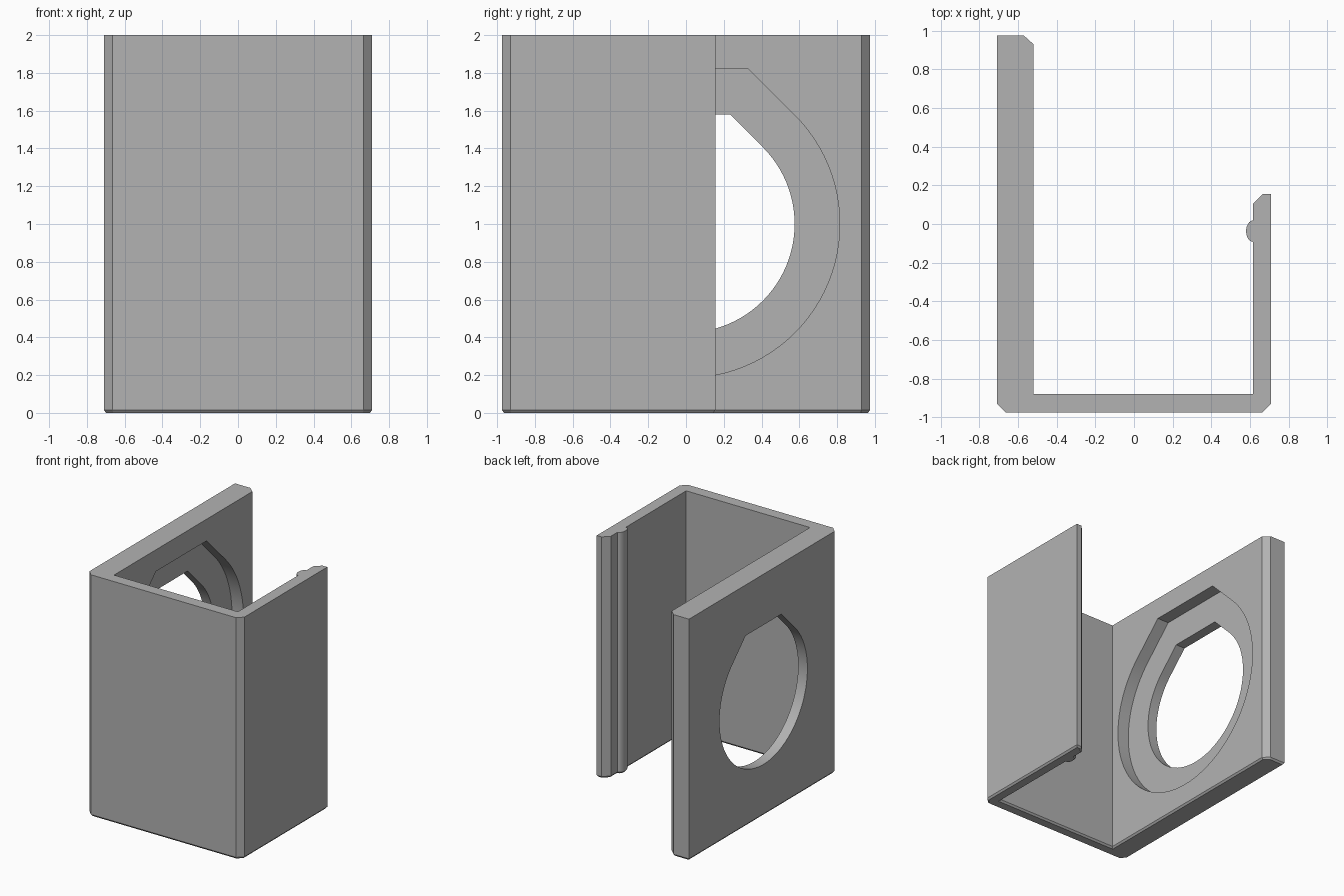
import bpy, bmesh
from math import sin, cos, pi, sqrt
from mathutils import Vector

cube = bpy.data.objects.get("Cube")
if cube:
    bpy.data.objects.remove(cube, do_unlink=True)

grey = bpy.data.materials.new("plain grey")
grey.use_nodes = True
GREY = (0.448, 0.448, 0.448, 1)
grey.diffuse_color = GREY
grey.node_tree.nodes["Principled BSDF"].inputs["Base Color"].default_value = GREY


def prism(name, points, sweep, lip=0.0):
    """Extrude a closed outline by a vector; lip gives a small chamfer on the base."""
    bm = bmesh.new()
    base = bm.faces.new([bm.verts.new(p) for p in points])
    top = bmesh.ops.extrude_face_region(bm, geom=[base], use_keep_orig=True)["geom"]
    bmesh.ops.translate(bm, verts=[v for v in top if isinstance(v, bmesh.types.BMVert)], vec=sweep)
    bmesh.ops.recalc_face_normals(bm, faces=bm.faces)
    if lip:
        bmesh.ops.inset_region(bm, faces=[base], thickness=lip, use_even_offset=True)
        for v in base.verts:
            v.co.z = 0
    mesh = bpy.data.meshes.new(name)
    bm.to_mesh(mesh)
    bm.free()
    mesh.materials.append(grey)
    obj = bpy.data.objects.new(name, mesh)
    bpy.context.collection.objects.link(obj)
    return obj


def teardrop(name, radius, x0, x1):
    """Circle with 45 degree shoulders and a flat top, swept along x."""
    steps = 72
    angles = [pi / 4 - 1.5 * pi * i / steps for i in range(steps + 1)]
    outline = [(radius * cos(a), radius * sin(a)) for a in angles]
    flat = radius * 1.008
    half = radius * sqrt(2) - flat
    outline += [(-half, flat), (half, flat)]
    return prism(name, [(x0, y, 1 + z) for y, z in outline], Vector((x1 - x0, 0, 0)))


# U-shaped bracket: thick wall, thin front, short wall with a rounded rib
rib = [(0.615 - 0.035 * sin(pi * i / 12), -0.037 + 0.055 * cos(pi * i / 12)) for i in range(13)]
profile = [(-0.71, -0.93), (-0.665, -0.975), (0.665, -0.975), (0.71, -0.93),
           (0.71, 0.155), (0.665, 0.155), (0.615, 0.105), *rib,
           (0.615, -0.88), (-0.52, -0.88), (-0.52, 0.93), (-0.57, 0.975), (-0.71, 0.975)]
LIP = 0.015
bracket = prism("bracket", [(x, y, LIP) for x, y in profile], Vector((0, 0, 2 - LIP)), 0.012)

# Through hole and wider recess on the inner side of the thick wall
bpy.context.view_layer.objects.active = bracket
for name, radius, x0, x1 in (("recess_cutter", 0.814, -0.625, -0.4),
                             ("hole_cutter", 0.575, -0.9, -0.45)):
    cutter = teardrop(name, radius, x0, x1)
    cutter.hide_render = True
    cut = bracket.modifiers.new(name, "BOOLEAN")
    cut.operation, cut.solver, cut.object = "DIFFERENCE", "EXACT", cutter
    bpy.ops.object.modifier_apply(modifier=cut.name)
    bpy.data.objects.remove(cutter, do_unlink=True)

bpy.ops.object.select_all(action="DESELECT")
bracket.select_set(True)
bpy.ops.object.shade_smooth_by_angle(angle=pi / 7)
